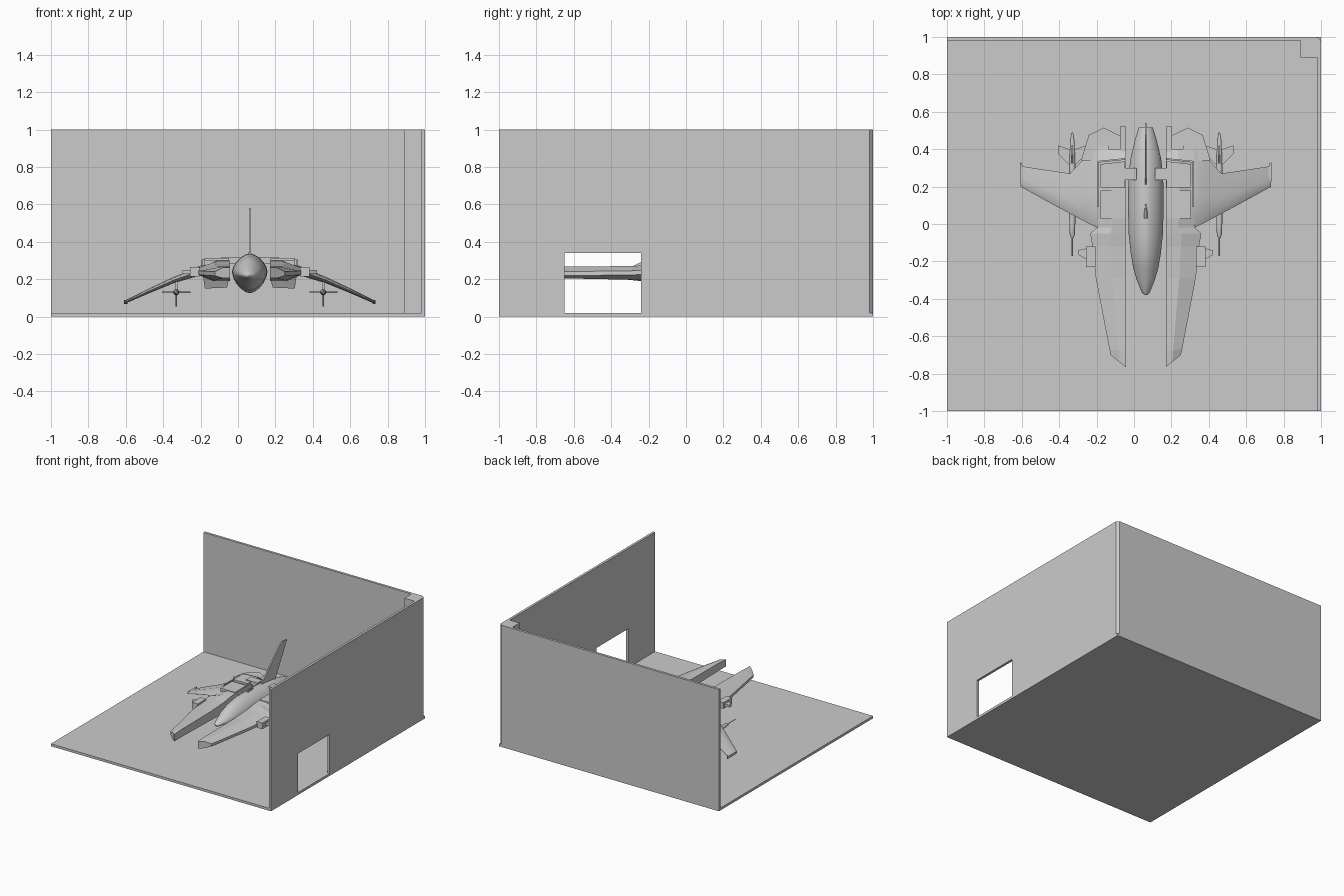
import bpy, bmesh, math

CX = 0.063  # centre line of the ship


def finish(name, bm, ship=True, mirror=False, smooth=False):
    bmesh.ops.recalc_face_normals(bm, faces=bm.faces)
    me = bpy.data.meshes.new(name)
    bm.to_mesh(me)
    bm.free()
    ob = bpy.data.objects.new(name, me)
    bpy.context.collection.objects.link(ob)
    ob.location.x = CX if ship else 0
    if mirror:
        ob.modifiers.new("mirror", 'MIRROR').use_mirror_merge = False
    if smooth:
        bpy.ops.object.select_all(action='DESELECT')
        ob.select_set(True)
        bpy.context.view_layer.objects.active = ob
        bpy.ops.object.shade_smooth_by_angle(angle=math.radians(35))
    return ob


def loft(name, rings, **kw):
    bm = bmesh.new()
    rows = [[bm.verts.new(p) for p in r] for r in rings]
    n = len(rows[0])
    for a, b in zip(rows, rows[1:]):
        for i in range(n):
            j = (i + 1) % n
            bm.faces.new((a[i], a[j], b[j], b[i]))
    bm.faces.new(rows[0])
    bm.faces.new(rows[-1][::-1])
    return finish(name, bm, **kw)


def prism(name, outline, lo, hi, axis='z', **kw):
    # outline is (x, y) for axis z, (y, z) for axis x
    def put(p, h):
        return (p[0], p[1], h) if axis == 'z' else (h, p[0], p[1])
    return loft(name, [[put(p, h) for p in outline] for h in (lo, hi)], **kw)


def box(name, x0, x1, y0, y1, z0, z1, **kw):
    return prism(name, [(x0, y0), (x1, y0), (x1, y1), (x0, y1)], z0, z1, **kw)


def spindle(name, u, z, profile, n=12, **kw):
    rings = []
    for y, r in profile:
        rings.append([(u + r * math.cos(2 * math.pi * i / n), y,
                       z + r * math.sin(2 * math.pi * i / n)) for i in range(n)])
    return loft(name, rings, smooth=True, **kw)


# Room: floor, two walls, doorway and corner post
box("floor", -1, 1, -1, 1, 0, 0.02, ship=False)
box("back_wall", -1, 0.98, 0.98, 1, 0, 1, ship=False)
prism("door_wall", [(-1, 0), (-0.65, 0), (-0.65, 0.34), (-0.24, 0.34), (-0.24, 0),
                    (0.98, 0), (0.98, 1), (-1, 1)], 0.98, 1, axis='x', ship=False)
prism("corner_post", [(0.89, 0.89), (0.98, 0.89), (0.98, 0.98), (0.89, 0.98)],
      0.02, 1, ship=False)
prism("corner_bevel", [(0.98, 0.98), (1, 0.98), (0.98, 1)], 0.0, 1, ship=False)

# Fuselage: y, half width, widest height, top, bottom
hull = [(-0.38, 0.006, 0.218, 0.224, 0.212), (-0.365, 0.022, 0.22, 0.236, 0.202),
        (-0.30, 0.048, 0.225, 0.262, 0.196), (-0.24, 0.066, 0.23, 0.292, 0.190),
        (-0.16, 0.080, 0.235, 0.322, 0.175), (-0.05, 0.092, 0.24, 0.335, 0.140),
        (0.10, 0.095, 0.24, 0.337, 0.125), (0.25, 0.093, 0.24, 0.330, 0.130),
        (0.35, 0.082, 0.245, 0.318, 0.155), (0.45, 0.058, 0.25, 0.298, 0.20),
        (0.515, 0.038, 0.25, 0.28, 0.22)]
rings = []
for y, w, zm, zt, zb in hull:
    ring = []
    for i in range(20):
        t = 2 * math.pi * i / 20
        c, s = math.cos(t), math.sin(t)
        h = (zt - zm) if s > 0 else (zm - zb)
        ring.append((w * math.copysign(abs(c) ** 1.2, c), y,
                     zm + h * math.copysign(abs(s) ** 1.2, s)))
    rings.append(ring)
loft("fuselage", rings, smooth=True)

# Tail fin and small spine bump
prism("tail_fin", [(0.19, 0.31), (0.45, 0.565), (0.475, 0.58), (0.54, 0.575), (0.38, 0.29)],
      -0.005, 0.005, axis='x')
spindle("spine_bump", 0, 0.338, [(0.03, 0.009), (0.06, 0.009), (0.11, 0.002)], n=8)

# Forward prongs running back into the side hulls
# y, outer edge, top, bottom, outer edge height, tip skew
prong = [(-0.765, 0.187, 0.262, 0.205, 0.23, 0.8), (-0.68, 0.194, 0.267, 0.205, 0.23, 0.1),
         (-0.29, 0.267, 0.270, 0.197, 0.235, 0), (-0.12, 0.285, 0.280, 0.192, 0.24, 0),
         (-0.05, 0.297, 0.290, 0.190, 0.243, 0), (-0.02, 0.262, 0.293, 0.190, 0.25, 0),
         (0.05, 0.258, 0.300, 0.190, 0.255, 0), (0.34, 0.258, 0.295, 0.190, 0.255, 0),
         (0.40, 0.250, 0.270, 0.215, 0.25, 0)]
rings = []
for y, uo, zt, zb, ze, k in prong:
    um = 0.107 + 0.45 * (uo - 0.107)
    pts = [(0.107, zt), (um, zt), (uo, ze + 0.01), (uo, ze - 0.012), (um, zb), (0.107, zb)]
    rings.append([(u, y + k * (u - 0.107), z) for u, z in pts])
loft("side_prong", rings, mirror=True)

# Lower intakes under each side hull
loft("lower_intake", [[(a, y, 0.2), (b, y, 0.215), (b - 0.01, y + s, z), (a + 0.01, y + s, z + 0.005)]
                      for a, b, y, s, z in [(0.112, 0.25, -0.06, 0.03, 0.15),
                                            (0.112, 0.25, 0.30, 0, 0.15),
                                            (0.115, 0.24, 0.40, 0, 0.20)]], mirror=True)

# Raised hull plates with panel slots and the bridge to the fuselage
prism("rear_plate", [(0.112, 0.195), (0.242, 0.195), (0.242, 0.32), (0.112, 0.335)],
      0.28, 0.312, mirror=True)
box("front_plate", 0.112, 0.242, 0.03, 0.18, 0.275, 0.303, mirror=True)
box("plate_rail", 0.25, 0.258, 0.09, 0.33, 0.25, 0.305, mirror=True)
prism("plate_rear_rail", [(0.112, 0.343), (0.258, 0.328), (0.258, 0.337), (0.112, 0.352)],
      0.25, 0.305, mirror=True)
box("bridge", 0.05, 0.155, 0.235, 0.30, 0.285, 0.318, mirror=True)

# Pods on the outer prong edge
box("edge_pod", 0.268, 0.32, -0.23, -0.12, 0.215, 0.265, mirror=True)
prism("edge_pod_wedge", [(0.315, -0.19), (0.36, -0.165), (0.36, -0.14), (0.315, -0.13)],
      0.23, 0.25, mirror=True)

# Drooped wings: u, leading y, trailing y, height, thickness
wing = [(0.20, -0.02, 0.42, 0.252, 0.060), (0.262, -0.02, 0.41, 0.248, 0.052),
        (0.32, 0.01, 0.36, 0.226, 0.044), (0.405, 0.055, 0.27, 0.196, 0.034),
        (0.54, 0.128, 0.29, 0.137, 0.026), (0.67, 0.20, 0.31, 0.076, 0.016)]
rings = []
for u, y0, y1, z, t in wing:
    rings.append([(u, y0 + f * (y1 - y0), z + h * t) for f, h in
                  [(0, 0), (0.12, 0.35), (0.4, 0.5), (1, 0.1), (1, -0.1), (0.4, -0.5), (0.12, -0.35)]])
loft("wing", rings, mirror=True, smooth=True)
prism("wing_tip_spur", [(0.655, 0.27), (0.672, 0.22), (0.672, 0.33), (0.662, 0.325)],
      0.068, 0.088, mirror=True)

# Tail plates and exhausts
prism("tail_plate", [(0.13, 0.33), (0.13, 0.47), (0.165, 0.485), (0.225, 0.515), (0.305, 0.475),
                     (0.325, 0.41), (0.345, 0.34)], 0.225, 0.25, mirror=True)
box("exhaust", 0.107, 0.139, 0.33, 0.52, 0.215, 0.275, mirror=True)

# Under-wing cannons with barrel, pylon and crossed fins
GU, GZ = 0.393, 0.13
spindle("cannon", GU, GZ, [(-0.075, 0.006), (-0.06, 0.013), (0.0, 0.016), (0.16, 0.017),
                           (0.34, 0.016), (0.45, 0.011), (0.49, 0.004)], mirror=True)
spindle("cannon_barrel", GU, GZ, [(-0.17, 0.003), (-0.06, 0.003)], n=8, mirror=True)
box("cannon_pylon", GU - 0.006, GU + 0.006, 0.09, 0.25, GZ, 0.195, mirror=True)
fin = [(0.0, 0.30), (0.075, 0.375), (0.075, 0.42), (0.0, 0.395)]
for side, label in ((1, "outer"), (-1, "inner")):
    prism("cannon_fin_" + label, [(GU + side * a, y) for a, y in fin],
          GZ - 0.003, GZ + 0.003, mirror=True)
for side, label in ((0.65, "upper"), (-1, "lower")):
    prism("cannon_fin_" + label, [(y, GZ + side * a) for a, y in fin],
          GU - 0.003, GU + 0.003, axis='x', mirror=True)
